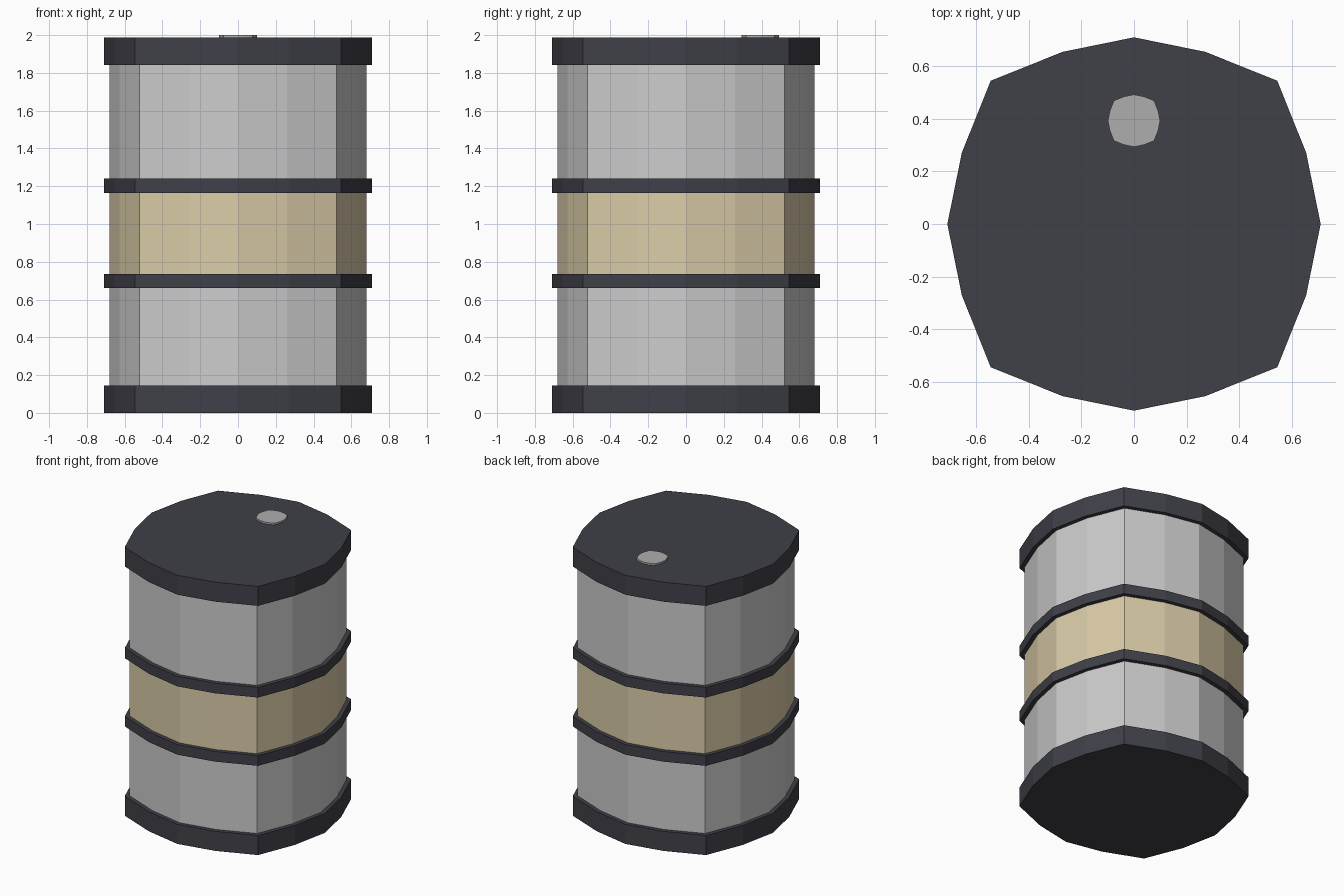
import bpy, bmesh

if "Cube" in bpy.data.objects:
    bpy.data.objects.remove(bpy.data.objects["Cube"])

# One quadrant of the squarish 16-sided outline, at full rim size
QUADRANT = [(0.71, 0.0), (0.655, 0.271), (0.545, 0.545), (0.271, 0.655)]


def outline(scale):
    pts = []
    q = [(x * scale, y * scale) for x, y in QUADRANT]
    for _ in range(4):
        pts += q
        q = [(-y, x) for x, y in q]
    return pts


def material(name, color):
    m = bpy.data.materials.new(name)
    m.diffuse_color = (*color, 1.0)
    m.use_nodes = True
    m.node_tree.nodes["Principled BSDF"].inputs["Base Color"].default_value = m.diffuse_color
    return m


def prism(name, scale, z0, z1, mat=None, cy=0.0, caps=True):
    bm = bmesh.new()
    low, high = ([bm.verts.new((x, y + cy, z)) for x, y in outline(scale)]
                 for z in (z0, z1))
    n = len(low)
    for i in range(n):
        j = (i + 1) % n
        bm.faces.new((low[i], low[j], high[j], high[i]))
    if caps:
        bm.faces.new(low[::-1])
        bm.faces.new(high)
    mesh = bpy.data.meshes.new(name)
    bm.to_mesh(mesh)
    bm.free()
    if mat:
        mesh.materials.append(mat)
    ob = bpy.data.objects.new(name, mesh)
    bpy.context.collection.objects.link(ob)
    return ob


black = material("black", (0.05, 0.05, 0.065))
tan = material("tan", (0.70, 0.60, 0.39))
dark_grey = material("dark_grey", (0.42, 0.42, 0.42))

# Barrel wall sections between the rims and hoops
BODY = 0.958
prism("lower_wall", BODY, 0.145, 0.66, caps=False)
prism("middle_band", BODY, 0.735, 1.165, tan, caps=False)
prism("upper_wall", BODY, 1.24, 1.843, caps=False)

# Rims and hoops
for name, z0, z1 in (("bottom_rim", 0.0, 0.145), ("lower_hoop", 0.66, 0.735),
                     ("upper_hoop", 1.165, 1.24), ("top_rim", 1.843, 1.987)):
    prism(name, 1.0, z0, z1, black)

# Filler cap on the lid, towards the back
prism("filler_cap", 0.14, 1.98, 2.0, dark_grey, cy=0.393)
